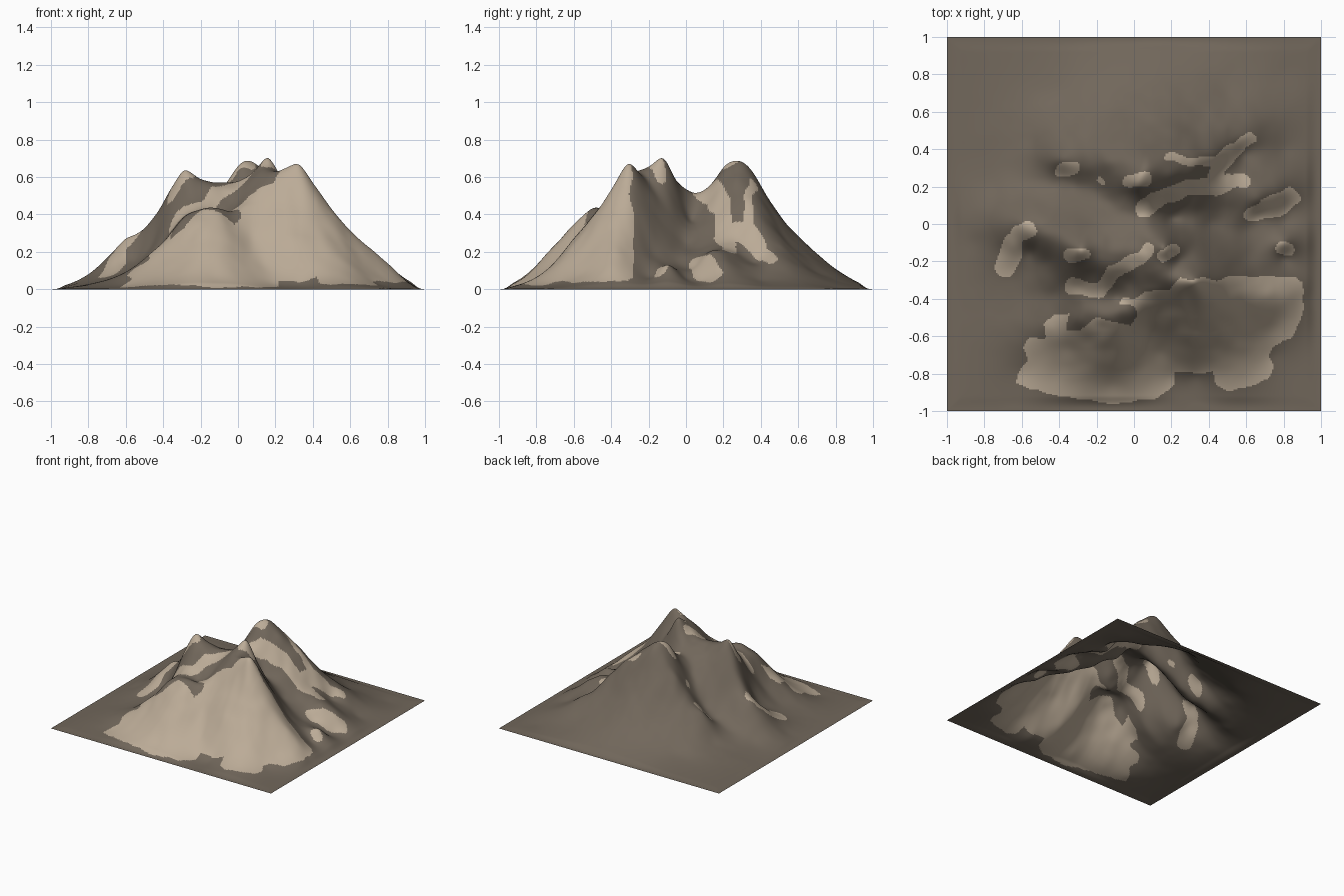
import bpy
import bmesh
import math
from mathutils import Vector, noise

old = bpy.data.objects.get("Cube")
if old:
    bpy.data.objects.remove(old)

CELLS = 260

# Landmarks of the terrain: x, y, height
front_ridge = [
    (.32, -.31, .67), (.24, -.29, .64), (.12, -.36, .54), (.02, -.42, .44),
    (-.08, -.46, .42), (-.17, -.5, .43), (-.3, -.52, .36), (-.45, -.56, .2),
    (-.6, -.62, .08), (.42, -.32, .54), (.5, -.34, .43), (.6, -.36, .31),
    (.72, -.38, .21), (.82, -.39, .12), (.92, -.4, .03)]
front_flank = [
    (.3, -.4, .52), (.3, -.5, .39), (.28, -.6, .27), (.3, -.72, .12),
    (.33, -.81, .03), (.5, -.6, .23), (.55, -.75, .09), (.65, -.55, .16),
    (.75, -.55, .09), (.75, -.7, .03), (.08, -.55, .29), (.14, -.68, .14),
    (.2, -.82, .03), (-.1, -.53, .41), (-.12, -.6, .35), (-.12, -.75, .18),
    (-.12, -.86, .07), (-.35, -.65, .2), (-.4, -.8, .07), (-.6, -.8, .02)]
middle_ridge = [
    (.16, -.12, .7), (.08, -.14, .62), (0, -.18, .57), (-.08, -.17, .57),
    (-.2, -.13, .59), (-.29, -.14, .63), (-.1, -.27, .5), (-.18, -.35, .44),
    (-.02, -.3, .47), (-.1, -.4, .4), (.24, -.2, .59), (.25, -.1, .53),
    (.4, -.15, .39)]
west_spur = [
    (-.38, -.1, .5), (-.47, -.05, .36), (-.6, .01, .27), (-.7, -.12, .13),
    (-.65, -.12, .17), (-.55, -.15, .17), (-.45, -.2, .27), (-.34, -.32, .36),
    (-.42, -.38, .22), (-.55, -.4, .11), (-.75, -.4, .04), (-.85, -.1, .04)]
valleys = [
    (-.05, .04, .5), (.05, .05, .51), (.2, .02, .38), (.4, 0, .25),
    (.6, -.03, .14), (.8, 0, .06), (.6, -.18, .2), (.8, -.1, .13),
    (.8, -.18, .07), (-.12, .11, .43), (-.2, .17, .33), (-.3, .2, .23),
    (-.42, .19, .16), (-.57, .2, .11), (-.42, .06, .28)]
back_ridge = [
    (.04, .28, .68), (.01, .21, .65), (.06, .35, .63), (-.06, .3, .57),
    (.04, .11, .53), (.12, .19, .6), (.2, .27, .59), (.2, .15, .48),
    (.32, .36, .48), (.35, .2, .38), (.45, .38, .33), (.45, .28, .29),
    (.6, .47, .18), (.58, .37, .15), (.6, .25, .2), (.66, .13, .2),
    (.66, .04, .12), (.78, .17, .13), (.82, .08, .05)]
north_west_spur = [
    (-.15, .34, .46), (-.27, .36, .33), (-.39, .34, .25), (-.38, .25, .18)]
north_slope = [
    (.06, .41, .53), (.05, .5, .4), (.04, .6, .29), (.02, .7, .18),
    (0, .8, .1), (-.12, .6, .22), (-.2, .47, .3), (.3, .5, .32),
    (.5, .7, .09), (.8, .4, .05), (-.55, .45, .09),
    (-.4, .7, .06), (-.75, .5, .03), (-.75, .2, .05)]

landmarks = (front_ridge + front_flank + middle_ridge + west_spur + valleys
             + back_ridge + north_west_spur + north_slope)

# Flat rim all around, and low corners
for i in range(8):
    t = -1 + i / 4
    landmarks += [(t, -1, 0), (1, t, 0), (-t, 1, 0), (-1, -t, 0)]
landmarks += [(sx * .8, sy * .8, .01) for sx in (-1, 1) for sy in (-1, 1)]


def kernel(x, y, px, py):
    return math.sqrt((x - px) ** 2 + (y - py) ** 2 + .0012)


def solve(rows):
    """Gaussian elimination of an augmented matrix."""
    n = len(rows)
    for c in range(n):
        p = max(range(c, n), key=lambda r: abs(rows[r][c]))
        rows[c], rows[p] = rows[p], rows[c]
        for r in range(c + 1, n):
            f = rows[r][c] / rows[c][c]
            if f:
                rows[r] = [a - f * b for a, b in zip(rows[r], rows[c])]
    out = [0.0] * n
    for r in reversed(range(n)):
        known = sum(rows[r][k] * out[k] for k in range(r + 1, n))
        out[r] = (rows[r][n] - known) / rows[r][r]
    return out


weights = solve([[kernel(x, y, px, py) for px, py, _ in landmarks] + [z]
                 for x, y, z in landmarks])
nodes = [(p[0], p[1], w) for p, w in zip(landmarks, weights)]


def height(x, y):
    """Smooth surface through the landmarks, roughened by small crags."""
    z = sum(w * kernel(x, y, px, py) for px, py, w in nodes)
    crag = noise.fractal(Vector((x * 6, y * 6, 3)), 1, 2, 2)
    z += .015 * crag * min(1, max(0, z) / .4)
    edge = min(1, max(0, min(1 - abs(x), 1 - abs(y)) / .08))
    return max(0, z) * edge * edge * (3 - 2 * edge)


# Outline of the large pale area on the front flank
sand_outline = [
    (-.63, -.85), (-.61, -.78), (-.57, -.73), (-.59, -.66), (-.56, -.62),
    (-.47, -.61), (-.48, -.53), (-.42, -.48), (-.35, -.48), (-.36, -.57),
    (-.29, -.57), (-.2, -.5), (-.13, -.52), (-.02, -.54), (.02, -.49),
    (-.01, -.44), (-.08, -.43), (-.07, -.4), (.02, -.39), (.06, -.36),
    (.2, -.35), (.25, -.29), (.45, -.3), (.6, -.27), (.85, -.28),
    (.9, -.31), (.9, -.5), (.84, -.61), (.75, -.65), (.72, -.7),
    (.75, -.76), (.73, -.82), (.6, -.88), (.5, -.89), (.44, -.86),
    (.42, -.79), (.23, -.79), (.21, -.86), (.13, -.93), (-.1, -.96),
    (-.4, -.92), (-.57, -.88)]

# Smaller pale streaks: radius and centre line
streaks = [
    (.055, [(-.69, -.23), (-.66, -.17), (-.65, -.1)]),
    (.045, [(-.65, -.1), (-.62, -.05), (-.57, -.03)]),
    (.035, [(-.39, .28), (-.32, .3)]),
    (.015, [(-.19, .24), (-.17, .22)]),
    (.035, [(-.03, .23), (.06, .24)]),
    (.04, [(.05, .07), (.11, .13)]),
    (.045, [(.11, .13), (.2, .16), (.28, .19), (.42, .2), (.5, .22)]),
    (.035, [(.5, .22), (.59, .23)]),
    (.04, [(.43, .22), (.45, .3), (.52, .39)]),
    (.03, [(.52, .39), (.62, .46)]),
    (.025, [(.47, .34), (.38, .33), (.28, .34), (.19, .36)]),
    (.04, [(.63, .05), (.72, .08)]),
    (.055, [(.72, .08), (.83, .14)]),
    (.035, [(.79, -.13), (.82, -.14)]),
    (.035, [(.16, -.17), (.21, -.14)]),
    (.035, [(-.33, -.33), (-.18, -.36), (-.12, -.26), (0, -.2), (.08, -.14)]),
    (.035, [(-.34, -.17), (-.27, -.16)])]


def in_outline(x, y):
    inside = False
    for (ax, ay), (bx, by) in zip(sand_outline, sand_outline[1:] + sand_outline[:1]):
        if (ay > y) != (by > y) and x < ax + (y - ay) * (bx - ax) / (by - ay):
            inside = not inside
    return inside


def in_streak(x, y):
    for radius, line in streaks:
        for (ax, ay), (bx, by) in zip(line, line[1:]):
            dx, dy = bx - ax, by - ay
            t = ((x - ax) * dx + (y - ay) * dy) / (dx * dx + dy * dy)
            t = min(1, max(0, t))
            if math.hypot(x - ax - t * dx, y - ay - t * dy) < radius:
                return True
    return False


def is_sand(x, y):
    # a slight wobble keeps the borders natural
    p = Vector((x * 12, y * 12, 0))
    x += .015 * noise.noise(p)
    y += .015 * noise.noise(p + Vector((0, 0, 7)))
    return in_outline(x, y) or in_streak(x, y)


def make_material(name, rgb):
    mat = bpy.data.materials.new(name)
    mat.use_nodes = True
    mat.diffuse_color = (*rgb, 1)
    shader = mat.node_tree.nodes["Principled BSDF"]
    shader.inputs["Base Color"].default_value = (*rgb, 1)
    shader.inputs["Roughness"].default_value = .9
    return mat


# Mountain sheet
bm = bmesh.new()
bmesh.ops.create_grid(bm, x_segments=CELLS, y_segments=CELLS, size=1)
for v in bm.verts:
    v.co.z = height(v.co.x, v.co.y)
for f in bm.faces:
    c = f.calc_center_median()
    f.material_index = int(is_sand(c.x, c.y))
    f.smooth = True
mesh = bpy.data.meshes.new("mountain")
bm.to_mesh(mesh)
bm.free()
mesh.materials.append(make_material("brown rock", (.165, .135, .104)))
mesh.materials.append(make_material("pale sand", (.5, .41, .31)))
mountain = bpy.data.objects.new("mountain", mesh)
bpy.context.collection.objects.link(mountain)
